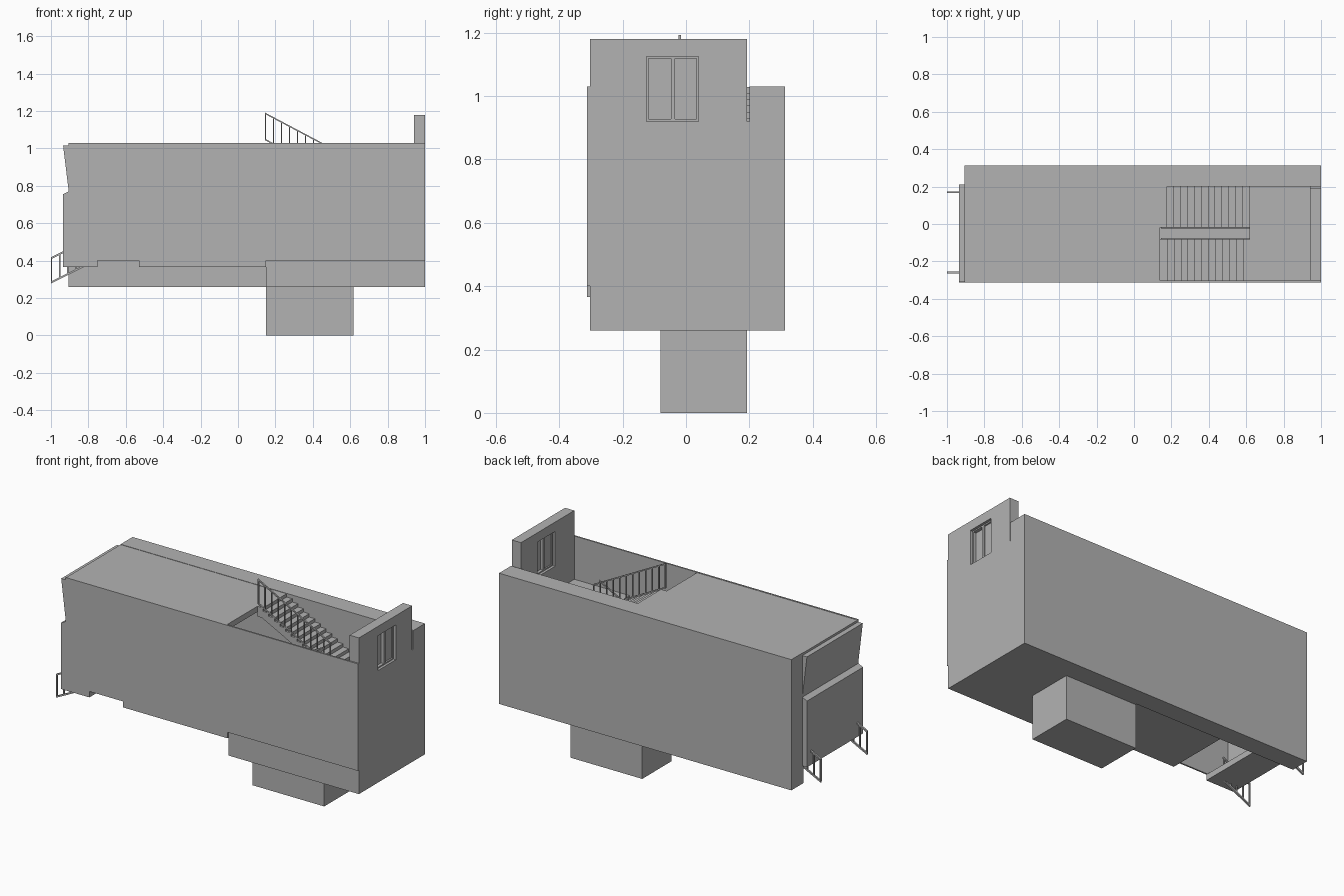
import bpy
import bmesh
from mathutils import Vector

if "Cube" in bpy.data.objects:
    bpy.data.objects.remove(bpy.data.objects["Cube"])

grey = bpy.data.materials.new("plain grey")
grey.diffuse_color = (0.45, 0.45, 0.45, 1)
grey.use_nodes = True
grey.node_tree.nodes["Principled BSDF"].inputs["Base Color"].default_value = grey.diffuse_color


def finish(name, bm):
    bmesh.ops.recalc_face_normals(bm, faces=bm.faces)
    me = bpy.data.meshes.new(name)
    bm.to_mesh(me)
    bm.free()
    me.materials.append(grey)
    ob = bpy.data.objects.new(name, me)
    bpy.context.collection.objects.link(ob)
    return ob


def add_box(bm, x, y, z):
    v = [bm.verts.new((a, b, c)) for a in x for b in y for c in z]
    for f in ((0, 1, 3, 2), (4, 6, 7, 5), (0, 4, 5, 1),
              (2, 3, 7, 6), (0, 2, 6, 4), (1, 5, 7, 3)):
        bm.faces.new([v[i] for i in f])


def boxes(name, *parts):
    bm = bmesh.new()
    for p in parts:
        add_box(bm, *p)
    return finish(name, bm)


def extrude_y(name, profile, y0, y1):
    """Solid from an x-z outline, drawn between two y positions."""
    bm = bmesh.new()
    face = bm.faces.new([bm.verts.new((x, y0, z)) for x, z in profile])
    r = bmesh.ops.extrude_face_region(bm, geom=[face])
    bmesh.ops.translate(bm, vec=(0, y1 - y0, 0),
                        verts=[g for g in r["geom"] if isinstance(g, bmesh.types.BMVert)])
    return finish(name, bm)


def railing(name, y, top, drop, xs, w=0.008):
    """Sloping top and bottom rails with posts at xs; top = two (x, z) ends."""
    (xa, za), (xb, zb) = top
    slope = (zb - za) / (xb - xa)
    bm = bmesh.new()
    y_range = (y - w / 2, y + w / 2)

    def rail(z_off):
        r = []
        for x, z in top:
            for yy, dz in ((y_range[0], 0), (y_range[1], 0), (y_range[1], -w), (y_range[0], -w)):
                r.append(bm.verts.new((x, yy, z + z_off + dz)))
        bm.faces.new(r[:4])
        bm.faces.new(r[4:])
        for i in range(4):
            j = (i + 1) % 4
            bm.faces.new((r[i], r[j], r[j + 4], r[i + 4]))

    rail(0)
    rail(-drop)
    for x in xs:
        z = za + (x - xa) * slope
        add_box(bm, (x - w / 3, x + w / 3), y_range, (z - drop - w / 2, z - w / 2))
    return finish(name, bm)


FRONT, INNER, BACK_IN, BACK = -0.312, -0.303, 0.20, 0.312

# Thick back wall, thin front wall, roof
boxes("back_wall", ((-0.905, 1), (BACK_IN, BACK), (0.26, 1.03)))
extrude_y("front_wall", [(-0.935, 0.40), (1, 0.40), (1, 1.03), (-0.905, 1.03),
                         (-0.905, 0.77), (-0.935, 0.755)], FRONT, INNER)
boxes("roof", ((-0.905, 0.14), (INNER, BACK_IN), (0.995, 1.028)))

# Left end: entrance wall with bevelled ledge, and leaning panel above
extrude_y("left_lower_wall", [(-0.935, 0.365), (-0.89, 0.365), (-0.89, 0.77),
                              (-0.905, 0.77), (-0.935, 0.755)], INNER, 0.21)
boxes("left_upper_wall", ((-0.905, -0.89), (INNER, BACK_IN), (0.77, 0.995)))
extrude_y("leaning_panel", [(-0.905, 0.77), (-0.905, 1.015), (-0.935, 1.015)], -0.31, 0.21)

# Floors with the open gap between them, stairwell base and pit
boxes("entrance_floor", ((-0.935, -0.75), (FRONT, BACK_IN), (0.365, 0.40)))
boxes("hall_floor", ((-0.53, 0.15), (FRONT, BACK_IN), (0.365, 0.40)))
boxes("stairwell_base", ((0.15, 1), (INNER, BACK_IN), (0.26, 0.40)))
boxes("lower_pit", ((0.15, 0.618), (-0.08, 0.193), (0, 0.26)))

# Right end wall built round its window opening
WX, WY, WZ = (0.94, 1.0), (-0.125, 0.04), (0.92, 1.125)
boxes("right_end_wall",
      (WX, (INNER, BACK_IN), (0.40, WZ[0])),
      (WX, (INNER, WY[0]), (WZ[0], 1.18)),
      (WX, (WY[1], 0.193), (WZ[0], 1.18)),
      (WX, WY, (WZ[1], 1.18)))
f = 0.007
mid = -0.041
boxes("window_frame",
      ((0.955, 0.985), (WY[0], WY[0] + f), WZ),
      ((0.955, 0.985), (WY[1] - f, WY[1]), WZ),
      ((0.955, 0.985), (mid - f, mid + f), WZ),
      ((0.955, 0.985), (WY[0] + f, WY[1] - f), (WZ[0], WZ[0] + f)),
      ((0.955, 0.985), (WY[0] + f, WY[1] - f), (WZ[1] - f, WZ[1])))
boxes("window_panes",
      ((0.963, 0.967), (WY[0] + f, mid - f), (WZ[0] + f, WZ[1] - f)),
      ((0.972, 0.976), (mid + f, WY[1] - f), (WZ[0] + f, WZ[1] - f)))

# Stairs: upper flight down to the right, lower flight back to the left
STEPS, RUN, RISE, X0 = 13, 0.0368, 0.0196, 0.14


def flight(name, x_top, direction, z_top, y0, y1):
    pts = []
    for i in range(STEPS):
        for k in (0, 1):
            pts.append((x_top + direction * RUN * (i + k), z_top - RISE * i))
    xe, ze = x_top + direction * RUN * STEPS, z_top - RISE * STEPS
    pts += [(xe, ze - 0.035), (x_top + direction * 0.03, z_top - 0.06), (x_top, z_top - 0.06)]
    return extrude_y(name, pts, y0, y1)


X1 = X0 + STEPS * RUN
Z_LAND = 1.03 - STEPS * RISE
Z_LOW = Z_LAND - STEPS * RISE
flight("upper_flight", X0, 1, 1.028, -0.02, BACK_IN)
flight("lower_flight", X1, -1, Z_LAND, INNER, -0.08)
boxes("stair_landing", ((X1, 0.94), (INNER, BACK_IN), (Z_LAND - 0.04, Z_LAND)))
boxes("lower_landing", ((-0.05, X0), (INNER, BACK_IN), (Z_LOW - 0.035, Z_LOW)))

# Stair railings
posts = [0.148 + 0.0425 * i for i in range(12)]
railing("upper_railing", -0.02, [(0.144, 1.192), (0.62, 0.94)], 0.14, posts)
railing("lower_railing", -0.08, [(0.144, 0.69), (0.62, 0.942)], 0.14, posts)

# Entrance railings sloping out of the left end
for side, y in (("front", -0.26), ("back", 0.17)):
    railing(side + "_entrance_railing", y, [(-1.0, 0.418), (-0.82, 0.508)], 0.13,
            (-0.997, -0.953, -0.91, -0.867, -0.825), 0.01)
